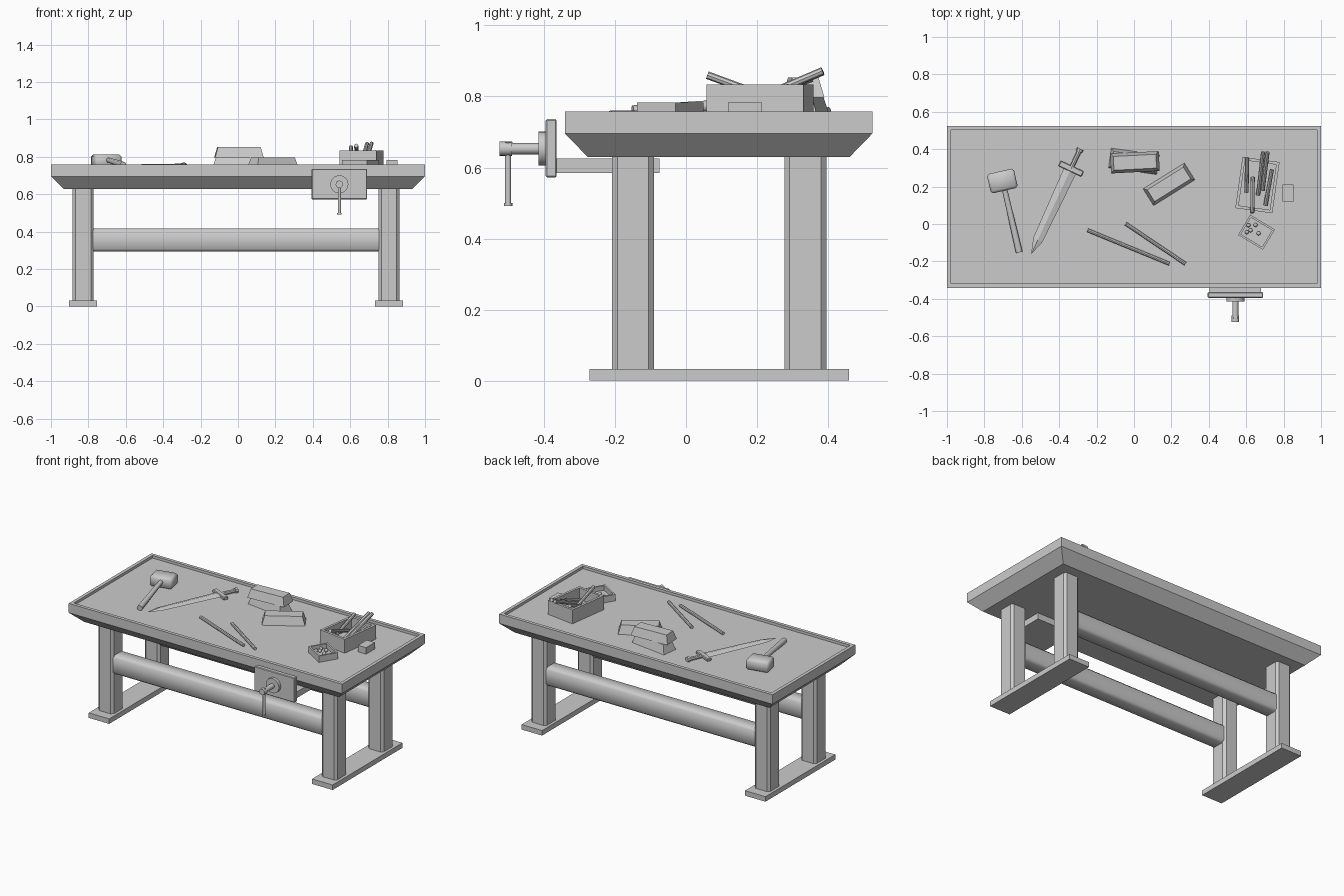
import bpy, bmesh
from math import radians, atan2, hypot
from mathutils import Vector, Matrix

if "Cube" in bpy.data.objects:
    bpy.data.objects.remove(bpy.data.objects["Cube"])

FLOOR = 0.741  # recessed work surface height


def finish(name, bm, loc=(0, 0, 0), rot=0, smooth=None):
    bmesh.ops.recalc_face_normals(bm, faces=bm.faces)
    me = bpy.data.meshes.new(name)
    bm.to_mesh(me)
    bm.free()
    ob = bpy.data.objects.new(name, me)
    bpy.context.collection.objects.link(ob)
    ob.location = loc
    ob.rotation_euler = (0, 0, radians(rot))
    if smooth:
        bpy.ops.object.select_all(action='DESELECT')
        ob.select_set(True)
        bpy.context.view_layer.objects.active = ob
        bpy.ops.object.shade_smooth_by_angle(angle=radians(smooth))
    return ob


def box(name, lo, hi, rot=0, bevel=0, axis=None, smooth=None):
    """Box between two corners; bevels all edges or only those along one axis."""
    lo, hi = Vector(lo), Vector(hi)
    bm = bmesh.new()
    bmesh.ops.create_cube(bm, size=1)
    bmesh.ops.scale(bm, vec=hi - lo, verts=bm.verts)
    if bevel:
        edges = [e for e in bm.edges if axis is None or
                 abs((e.verts[0].co - e.verts[1].co)[axis]) > 1e-5]
        bmesh.ops.bevel(bm, geom=edges, offset=bevel, segments=1, affect='EDGES', profile=0.5)
    return finish(name, bm, (lo + hi) / 2, rot, smooth)


def rod(name, a, b, r1, r2=None, sides=8, smooth=None):
    """Tapered cylinder from point a to point b."""
    a, b = Vector(a), Vector(b)
    bm = bmesh.new()
    q = (b - a).to_track_quat('Z', 'Y')
    m = Matrix.Translation((a + b) / 2) @ q.to_matrix().to_4x4()
    bmesh.ops.create_cone(bm, cap_ends=True, segments=sides, radius1=r1,
                          radius2=r1 if r2 is None else r2, depth=(b - a).length, matrix=m)
    return finish(name, bm, smooth=smooth)


def loft(name, rings, loc=(0, 0, 0), rot=0):
    """Stack of rectangles (half x, half y, z), capped at both ends."""
    bm = bmesh.new()
    rows = [[bm.verts.new((sx * x, sy * y, z)) for sx, sy in
             ((-1, -1), (1, -1), (1, 1), (-1, 1))] for x, y, z in rings]
    for p, q in zip(rows, rows[1:]):
        for i in range(4):
            j = (i + 1) % 4
            bm.faces.new((p[i], p[j], q[j], q[i]))
    bm.faces.new(rows[0])
    bm.faces.new(rows[-1])
    return finish(name, bm, loc, rot)


def open_box(name, x, y, h, wall, loc, rot):
    loft(name, [(x, y, 0), (x, y, h), (x - wall, y - wall, h),
                (x - wall, y - wall, wall)], loc, rot)


# table top with tapered underside and raised rim
loft("table_top", [(.932, .368, .629), (1, .433, .696), (1, .433, .758),
                   (.978, .411, .758), (.978, .411, FLOOR)], (0, .092, 0))

# feet, legs and rails
for side, x in (("left", -.828), ("right", .807)):
    box(side + "_foot", (x - .075, -.271, 0), (x + .075, .459, .033))
    for end, y in (("front", -.149), ("back", .336)):
        box(f"{end}_{side}_leg", (x - .056, y - .059, .033), (x + .056, y + .059, .64),
            bevel=.015, axis=2)
for end, y in (("front", -.149), ("back", .336)):
    box(end + "_rail", (-.775, y - .05, .294), (.753, y + .05, .417),
        bevel=.014, axis=0, smooth=50)

# front vise
vx, vz = .542, .653
box("vise_slide", (.405, -.37, .585), (.678, -.075, .626))
box("vise_jaw", (.394, -.395, .572), (.691, -.364, .736), bevel=.004)
rod("vise_collar", (vx, -.415, vz), (vx, -.39, vz), .048, sides=24, smooth=40)
rod("vise_screw", (vx, -.525, vz), (vx, -.41, vz), .016, sides=16, smooth=40)
rod("vise_screw_head", (vx, -.525, vz), (vx, -.49, vz), .02, sides=16, smooth=40)
rod("vise_handle", (vx, -.501, .495), (vx, -.501, .67), .0085, sides=12, smooth=40)
for n, z in (("lower", .492), ("upper", .664)):
    rod(n + "_handle_cap", (vx, -.501, z), (vx, -.501, z + .008), .012, sides=12, smooth=40)

# mallet
box("mallet_head", (-.778, .177, FLOOR), (-.63, .283, .813), rot=13, bevel=.012, smooth=50)
rod("mallet_handle", (-.7, .22, .785), (-.614, -.15, .757), .014, .018, smooth=50)


# sword lying flat, built along local y from tip to pommel
def diamond_blade():
    bm = bmesh.new()
    tip = bm.verts.new((0, 0, 0))
    rows = []
    for y, w in ((.085, .027), (.49, .036)):
        rows.append([bm.verts.new(c) for c in
                     ((-w, y, 0), (0, y, .009), (w, y, 0), (0, y, -.009))])
    for i in range(4):
        j = (i + 1) % 4
        bm.faces.new((tip, rows[0][i], rows[0][j]))
        bm.faces.new((rows[0][i], rows[0][j], rows[1][j], rows[1][i]))
    bm.faces.new(rows[1])
    return bm


tip, ang = Vector((-.55, -.162, FLOOR + .011)), -25
turn = Matrix.Rotation(radians(ang), 3, 'Z')
finish("sword_blade", diamond_blade(), tip, ang)
g = tip + turn @ Vector((0, .505, 0))
box("sword_guard", g - Vector((.068, .016, .01)), g + Vector((.068, .016, .01)), ang, bevel=.004)
rod("sword_grip", g, tip + turn @ Vector((0, .61, 0)), .012)
rod("sword_pommel", tip + turn @ Vector((0, .605, 0)), tip + turn @ Vector((0, .622, 0)), .018)

# loose bars
for i, (a, b) in enumerate((((-.249, -.033), (.19, -.213)), ((-.045, .002), (.275, -.213)))):
    rod(f"loose_bar_{i}", (*a, FLOOR + .009), (*b, FLOOR + .009), .01, sides=8)

# metal ingots
for i, (x, y, z, r) in enumerate(((0, .335, 0, -8), (.005, .33, .056, 3), (.187, .212, 0, 32))):
    loft(f"ingot_{i}", [(.13, .053, 0), (.114, .037, .056)], (x, y, FLOOR + z), r)

# storage box with leaning rods
open_box("storage_box", .1, .138, .092, .016, (.66, .208, FLOOR), -8)
for i, (a, b) in enumerate((((.602, .17, .785), (.604, .355, .852)),
                            ((.635, .25, .79), (.632, .06, .86)),
                            ((.663, .155, .775), (.69, .385, .87)),
                            ((.688, .18, .785), (.714, .385, .872)),
                            ((.703, .1, .77), (.737, .29, .825)))):
    rod(f"stored_rod_{i}", a, b, .011)

# small block and rivet tray
box("small_block", (.794, .12, FLOOR), (.853, .212, .784))
open_box("rivet_tray", .077, .063, .042, .011, (.655, -.044, FLOOR), -31)
for i, (x, y) in enumerate(((.65, -.005), (.612, -.007), (.623, -.034), (.666, -.05), (.603, -.044))):
    bm = bmesh.new()
    bmesh.ops.create_uvsphere(bm, u_segments=10, v_segments=6, radius=.011)
    finish(f"rivet_{i}", bm, (x, y, FLOOR + .02), smooth=60)
